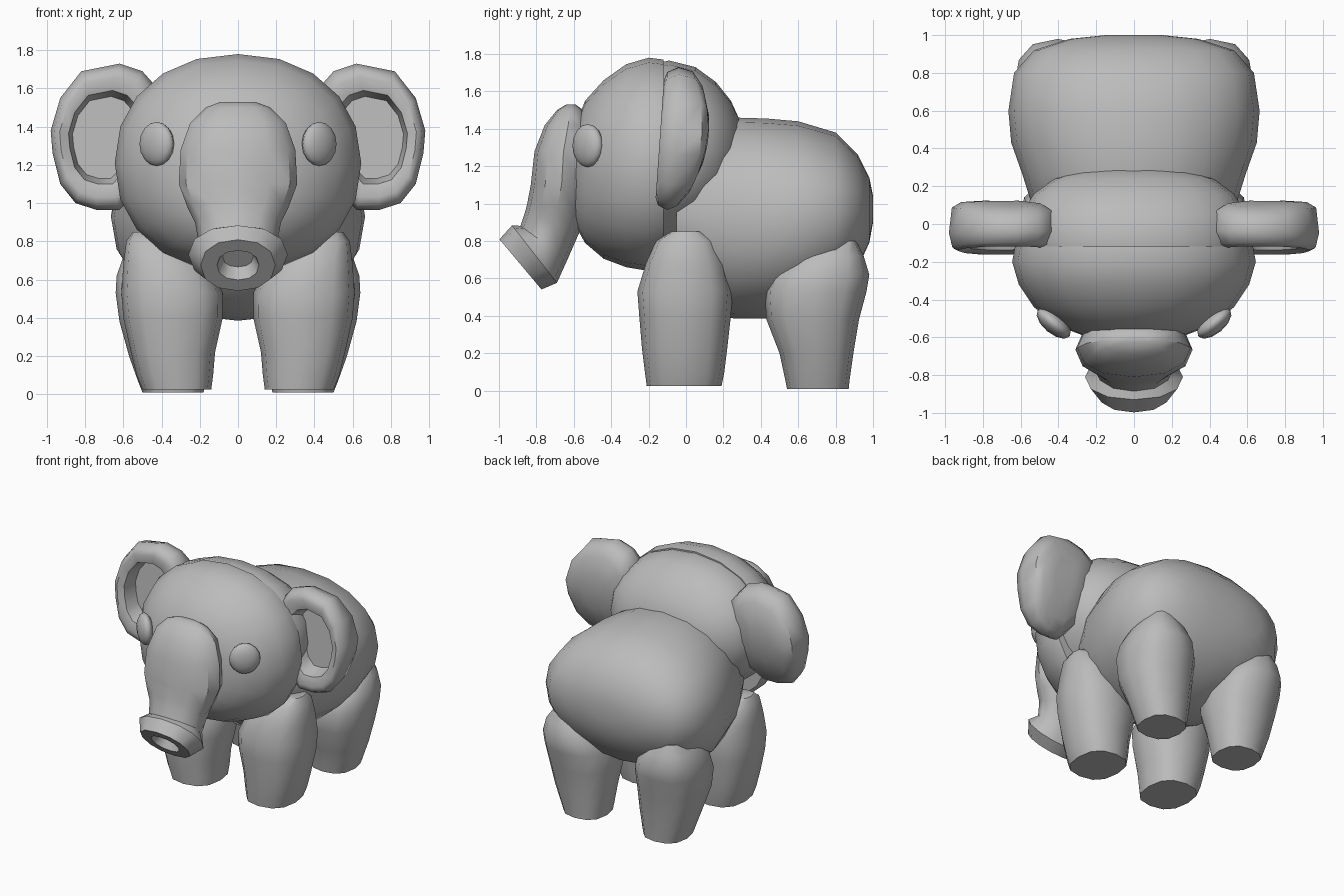
import bpy, bmesh, math

grey = bpy.data.materials.new("plain grey")
grey.diffuse_color = (0.5, 0.5, 0.5, 1)


def finish(name, bm, angle=42):
    bmesh.ops.recalc_face_normals(bm, faces=bm.faces)
    mesh = bpy.data.meshes.new(name)
    bm.to_mesh(mesh)
    bm.free()
    mesh.materials.append(grey)
    ob = bpy.data.objects.new(name, mesh)
    bpy.context.collection.objects.link(ob)
    bpy.ops.object.select_all(action='DESELECT')
    ob.select_set(True)
    bpy.context.view_layer.objects.active = ob
    bpy.ops.object.shade_smooth_by_angle(angle=math.radians(angle))
    return ob


def skin(name, loops, angle=42):
    """Bridge equal-length point loops and cap both ends."""
    bm = bmesh.new()
    rows = [[bm.verts.new(p) for p in loop] for loop in loops]
    n = len(rows[0])
    for a, b in zip(rows, rows[1:]):
        for i in range(n):
            j = (i + 1) % n
            bm.faces.new((a[i], a[j], b[j], b[i]))
    bm.faces.new(rows[0])
    bm.faces.new(rows[-1])
    return finish(name, bm, angle)


def ring(cx, cy, cz, ru, rv, pitch, sides, power):
    """Superellipse spanned by x and a direction pitched up from y."""
    p = math.radians(pitch)
    pts = []
    for i in range(sides):
        t = 2 * math.pi * (i + 0.5) / sides if sides == 10 else 2 * math.pi * i / sides
        c, s = math.cos(t), math.sin(t)
        u = ru * math.copysign(abs(c) ** (2 / power), c)
        v = rv * math.copysign(abs(s) ** (2 / power), s)
        pts.append((cx + u, cy + v * math.cos(p), cz + v * math.sin(p)))
    return pts


def upright(name, spec, sides=20, power=2.15):
    """Loft along y from rows of (y, low z, high z, half width)."""
    skin(name, [ring(0, y, (a + b) / 2, w, (b - a) / 2, 90, sides, power)
                for y, a, b, w in spec])


def leg(name, spec, side):
    """Loft along z from rows of (z, x min, x max, y min, y max)."""
    skin(name, [ring(side * (a + b) / 2, (c + d) / 2, z, (b - a) / 2, (d - c) / 2,
                     0, 12, 2.5) for z, a, b, c, d in spec])


# Body
upright("body", [
    (-0.05, 0.58, 1.28, 0.46), (0.10, 0.42, 1.42, 0.54), (0.26, 0.385, 1.46, 0.59),
    (0.43, 0.385, 1.455, 0.65), (0.60, 0.42, 1.44, 0.665), (0.80, 0.52, 1.38, 0.635),
    (0.92, 0.66, 1.26, 0.53), (0.98, 0.79, 1.14, 0.34), (1.0, 0.9, 1.04, 0.15)])

# Head: front shell and the slightly smaller rear part behind the seam
upright("head_front", [
    (-0.12, 0.66, 1.77, 0.63), (-0.2, 0.64, 1.78, 0.645), (-0.32, 0.66, 1.745, 0.61),
    (-0.44, 0.705, 1.66, 0.53), (-0.54, 0.79, 1.55, 0.40), (-0.59, 0.88, 1.42, 0.27),
    (-0.61, 1.02, 1.28, 0.13)])
upright("head_rear", [
    (-0.16, 0.76, 1.75, 0.60), (-0.09, 0.79, 1.765, 0.615), (0.05, 0.84, 1.73, 0.60),
    (0.16, 0.92, 1.65, 0.53), (0.24, 1.02, 1.55, 0.42), (0.29, 1.14, 1.44, 0.27),
    (0.30, 1.22, 1.36, 0.14)])

# Trunk with flared, hollow tip: (y, z, half width, half depth, pitch)
trunk = [(-0.615, 1.53, 0.09, 0.025, 0), (-0.62, 1.50, 0.17, 0.07, 0),
         (-0.63, 1.42, 0.25, 0.125, 0), (-0.655, 1.28, 0.30, 0.155, 0),
         (-0.665, 1.10, 0.31, 0.165, 0), (-0.69, 0.98, 0.265, 0.16, -8),
         (-0.715, 0.90, 0.225, 0.155, -18), (-0.76, 0.79, 0.205, 0.155, -36),
         (-0.81, 0.73, 0.26, 0.195, -52), (-0.885, 0.675, 0.195, 0.175, -50),
         (-0.885, 0.675, 0.11, 0.10, -50), (-0.835, 0.72, 0.08, 0.07, -50)]
skin("trunk", [ring(0, y, z, u, v, p, 12, 2.2) for y, z, u, v, p in trunk], 38)

# Legs
front = [(0.025, 0.14, 0.50, -0.21, 0.19), (0.10, 0.13, 0.53, -0.22, 0.205),
         (0.22, 0.12, 0.56, -0.235, 0.22), (0.40, 0.08, 0.60, -0.25, 0.24),
         (0.53, 0.08, 0.61, -0.26, 0.25), (0.68, 0.15, 0.60, -0.215, 0.215),
         (0.80, 0.28, 0.585, -0.16, 0.16), (0.85, 0.42, 0.55, -0.08, 0.08)]
rear = [(0.01, 0.18, 0.50, 0.54, 0.87), (0.06, 0.17, 0.52, 0.53, 0.875),
        (0.20, 0.15, 0.57, 0.50, 0.895), (0.38, 0.13, 0.62, 0.43, 0.925),
        (0.53, 0.13, 0.64, 0.42, 0.965), (0.62, 0.17, 0.635, 0.46, 0.98),
        (0.72, 0.25, 0.60, 0.57, 0.95), (0.80, 0.36, 0.53, 0.74, 0.91)]

# Ear outline (x, z) and layers of (scale, y, backward curve)
outline = [(0.42, 1.60), (0.50, 1.69), (0.62, 1.73), (0.82, 1.69), (0.93, 1.55),
           (0.98, 1.38), (0.97, 1.26), (0.93, 1.10), (0.85, 1.00), (0.74, 0.965),
           (0.62, 0.965), (0.53, 1.06), (0.46, 1.30)]
layers = [(0.35, 0.12, 0.11), (0.75, 0.115, 0.11), (0.94, 0.085, 0.10), (1.0, -0.05, 0.02),
          (0.93, -0.125, 0), (0.82, -0.14, 0), (0.64, -0.12, 0), (0.56, -0.01, 0)]


def ear_loop(side, scale, y, bend):
    pts = []
    for x, z in outline:
        px, pz = 0.72 + (x - 0.72) * scale, 1.34 + (z - 1.34) * scale
        py = y - bend * ((pz - 1.38) / 0.38) ** 2 + (pz - 1.35) * 0.07
        pts.append((side * px, py, pz))
    return pts


for side, tag in ((1, "left"), (-1, "right")):
    leg("front_leg_" + tag, front, side)
    leg("rear_leg_" + tag, rear, side)
    skin("ear_" + tag, [ear_loop(side, *row) for row in layers], 50)

    # Eye: flattened ball turned outward
    bm = bmesh.new()
    bmesh.ops.create_uvsphere(bm, u_segments=12, v_segments=8, radius=1)
    eye = finish("eye_" + tag, bm)
    eye.scale = (0.11, 0.055, 0.115)
    eye.location = (side * 0.425, -0.525, 1.31)
    eye.rotation_euler = (0, 0, side * math.radians(40))
